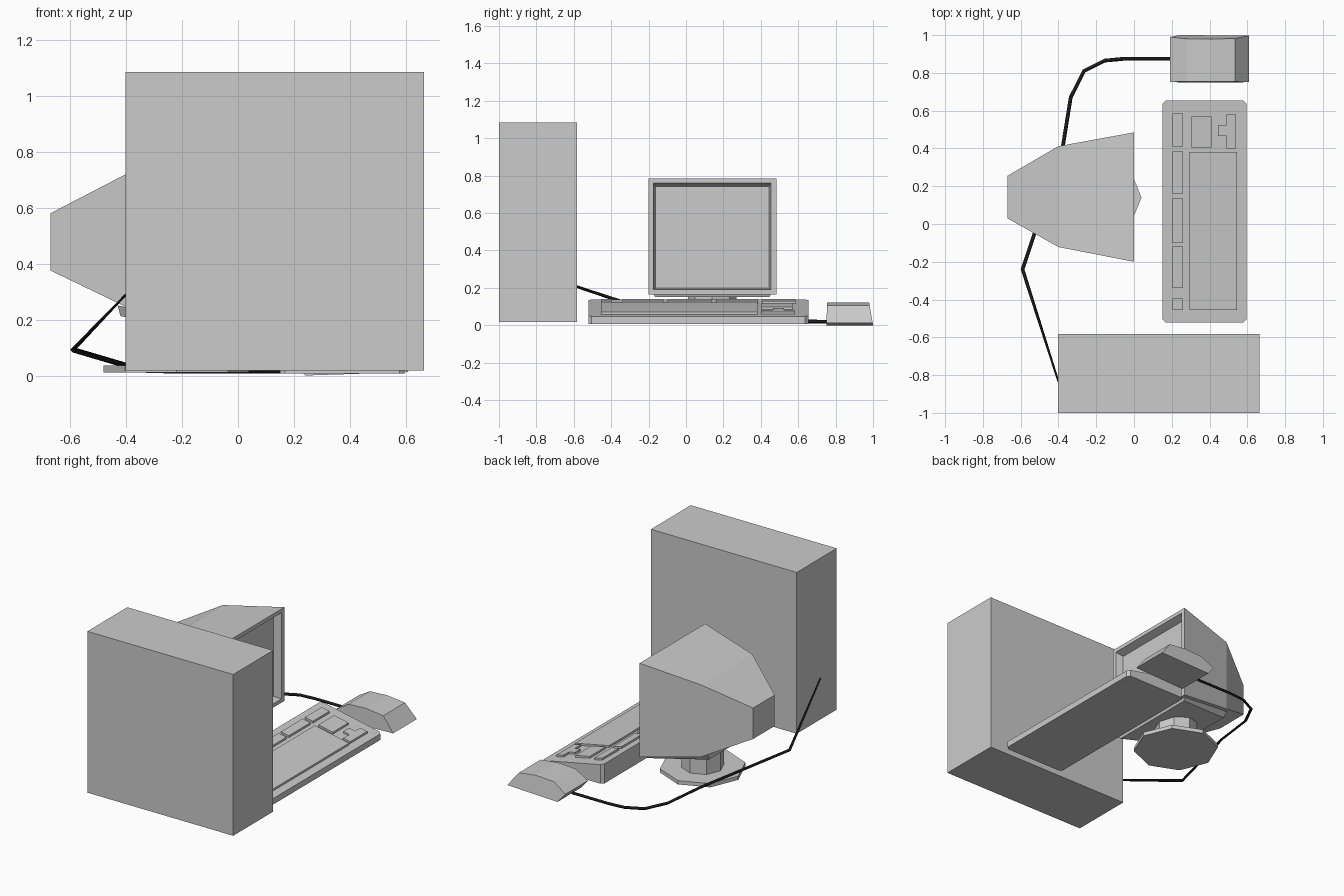
import bpy, bmesh, math

if "Cube" in bpy.data.objects:
    bpy.data.objects.remove(bpy.data.objects["Cube"])


def loft(name, rings):
    """Bridge equal-length rings of points and cap both ends."""
    bm = bmesh.new()
    loops = [[bm.verts.new(p) for p in ring] for ring in rings]
    n = len(loops[0])
    for a, b in zip(loops, loops[1:]):
        for i in range(n):
            j = (i + 1) % n
            bm.faces.new((a[i], a[j], b[j], b[i]))
    bm.faces.new(loops[0])
    bm.faces.new(loops[-1])
    bmesh.ops.recalc_face_normals(bm, faces=bm.faces)
    mesh = bpy.data.meshes.new(name)
    bm.to_mesh(mesh)
    bm.free()
    ob = bpy.data.objects.new(name, mesh)
    bpy.context.collection.objects.link(ob)
    return ob


def rect_x(x, y0, y1, z0, z1):
    return [(x, y0, z0), (x, y1, z0), (x, y1, z1), (x, y0, z1)]


def octagon(r, z, cx=-0.22, cy=0.14):
    return [(cx + r * math.cos(i * math.pi / 4), cy + r * math.sin(i * math.pi / 4), z)
            for i in range(8)]


# Computer tower
loft("tower_case", [rect_x(-0.402, -1, -0.583, 0.018, 1.085),
                    rect_x(0.665, -1, -0.583, 0.018, 1.085)])

# Monitor: tapered housing, bezel and recessed screen in one shell
loft("monitor", [
    rect_x(-0.67, 0.03, 0.255, 0.375, 0.58),
    rect_x(-0.40, -0.122, 0.412, 0.245, 0.72),
    rect_x(0, -0.2, 0.485, 0.165, 0.785),
    rect_x(0, -0.175, 0.455, 0.19, 0.76),
    rect_x(-0.05, -0.163, 0.443, 0.198, 0.743),
])

# Tilted plate under the monitor, neck and foot
loft("monitor_plate", [
    [(-0.02, -0.18, 0.175), (-0.02, 0.46, 0.175), (-0.43, 0.38, 0.25), (-0.43, -0.10, 0.25)],
    [(-0.03, -0.165, 0.15), (-0.03, 0.445, 0.15), (-0.42, 0.36, 0.212), (-0.42, -0.08, 0.212)],
])
loft("monitor_neck", [octagon(0.13, 0.03), octagon(0.13, 0.205)])
loft("monitor_foot", [octagon(0.26, 0.01), octagon(0.26, 0.035)])


# Keyboard: wedge with clipped corners
def slope(x):
    return 0.138 - 0.09 * (x - 0.15) / 0.445


def on_slope(name, plan, low, high):
    bottom = [(x, y, slope(x) + low if low is not None else 0.008) for x, y in plan]
    loft(name, [bottom, [(x, y, slope(x) + high) for x, y in plan]])


def box_plan(x0, x1, y0, y1, c=0.0):
    if not c:
        return [(x0, y0), (x1, y0), (x1, y1), (x0, y1)]
    return [(x0 + c, y0), (x1 - c, y0), (x1, y0 + c), (x1, y1 - c),
            (x1 - c, y1), (x0 + c, y1), (x0, y1 - c), (x0, y0 + c)]


on_slope("keyboard_body", box_plan(0.15, 0.595, -0.522, 0.655, 0.018), None, 0)

# Key groups
for i, (y0, y1) in enumerate([(-0.455, -0.395), (-0.34, -0.12), (-0.10, 0.135),
                              (0.16, 0.385), (0.41, 0.585)]):
    on_slope(f"function_keys_{i + 1}", box_plan(0.203, 0.26, y0, y1), -0.005, 0.013)
on_slope("main_keys", box_plan(0.295, 0.545, -0.455, 0.382), -0.005, 0.013)
on_slope("navigation_keys", box_plan(0.305, 0.41, 0.405, 0.57), -0.005, 0.013)
on_slope("arrow_keys", [(0.49, 0.40), (0.54, 0.40), (0.54, 0.58), (0.49, 0.58),
                        (0.49, 0.525), (0.445, 0.525), (0.445, 0.465), (0.49, 0.465)],
         -0.005, 0.013)

# Mouse: side profile swept across, narrower at the top
profile = [(0.24, 0.0), (0.61, 0.012), (0.535, 0.107), (0.41, 0.122), (0.28, 0.115), (0.19, 0.06)]
loft("mouse", [[(x, 0.75 + 0.04 * z, z) for x, z in profile],
               [(x, 1.0 - 0.17 * z, z) for x, z in profile]])

# Cable from the mouse, round the monitor and into the tower
path = [(0.22, 0.875, 0.018), (-0.05, 0.875, 0.018), (-0.155, 0.865, 0.018),
        (-0.265, 0.81, 0.018), (-0.335, 0.67, 0.02), (-0.38, 0.39, 0.03),
        (-0.59, -0.24, 0.092), (-0.40, -0.835, 0.29)]
curve = bpy.data.curves.new("cable", "CURVE")
curve.dimensions = "3D"
curve.bevel_depth = 0.01
curve.bevel_resolution = 0
curve.use_fill_caps = True
spline = curve.splines.new("POLY")
spline.points.add(len(path) - 1)
for pt, co in zip(spline.points, path):
    pt.co = (*co, 1)
spline.points[-1].radius = 0.5
black = bpy.data.materials.new("black")
black.diffuse_color = (0.01, 0.01, 0.01, 1)
black.use_nodes = True
black.node_tree.nodes["Principled BSDF"].inputs["Base Color"].default_value = black.diffuse_color
curve.materials.append(black)
bpy.context.collection.objects.link(bpy.data.objects.new("cable", curve))
